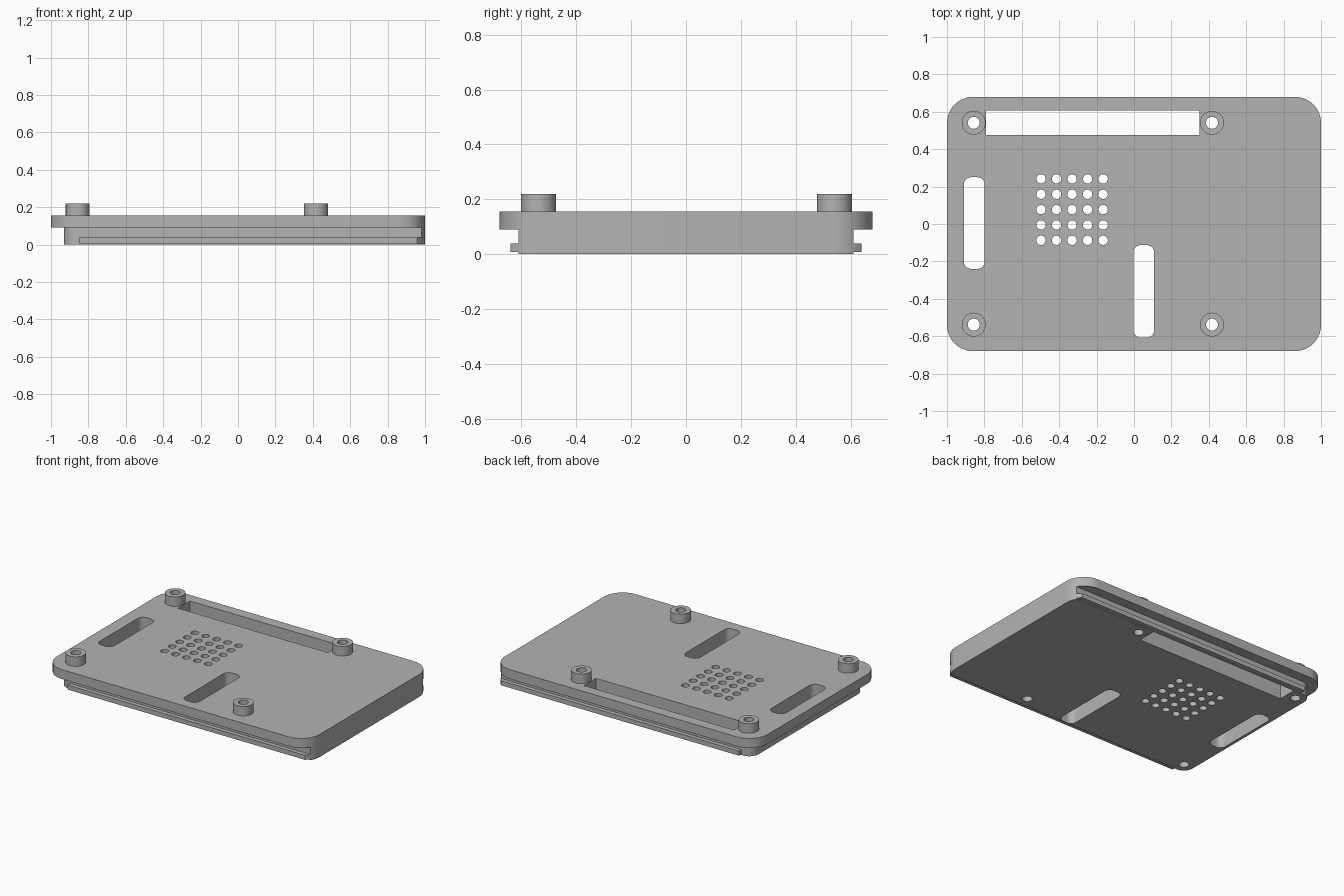
import bpy, bmesh
from math import asin, cos, sin, pi, radians

if "Cube" in bpy.data.objects:
    bpy.data.objects.remove(bpy.data.objects["Cube"])

grey = bpy.data.materials.new("plain grey")
grey.use_nodes = True
colour = (0.45, 0.45, 0.45, 1)
grey.diffuse_color = colour
grey.node_tree.nodes["Principled BSDF"].inputs["Base Color"].default_value = colour

RADIUS, HALF_Y, TOP = 0.14, 0.68, 0.155


def arc(cx, cy, r, start, end, steps=12):
    return [(cx + r * cos(start + (end - start) * i / steps),
             cy + r * sin(start + (end - start) * i / steps)) for i in range(steps + 1)]


def rounded(x0, x1, y0, y1, r):
    """Rounded rectangle; a zero radius gives square corners."""
    n = 12 if r else 0
    corners = [(x1 - r, y0 + r, -pi / 2), (x1 - r, y1 - r, 0),
               (x0 + r, y1 - r, pi / 2), (x0 + r, y0 + r, pi)]
    if not n:
        return [(x, y) for x, y, a in corners]
    return [p for x, y, a in corners for p in arc(x, y, r, a, a + pi / 2)]


def circle(x, y, r, sides=32):
    return arc(x, y, r, 0, 2 * pi, sides)[:-1]


def layer_outline(half, left, r):
    """Plate outline trimmed to y = +-half, with its own left end."""
    cx, cy = 1 - RADIUS, HALF_Y - RADIUS
    limit = asin(min(1, (half - cy) / RADIUS))
    step = pi / 32
    angles = [i * step for i in range(16) if i * step < limit - 0.01] + [limit]
    upper = [(cx + RADIUS * cos(a), cy + RADIUS * sin(a)) for a in angles]
    right = [(x, -y) for x, y in reversed(upper)] + upper
    if not r:
        return right + [(left, half), (left, -half)]
    return (right + arc(left + r, half - r, r, pi / 2, pi)
            + arc(left + r, r - half, r, pi, 1.5 * pi))


def solid(name, outlines, z0, z1):
    """Extrude one or more outlines into a single object."""
    bm = bmesh.new()
    for outline in outlines:
        base = bm.faces.new([bm.verts.new((x, y, z0)) for x, y in outline])
        grown = bmesh.ops.extrude_face_region(bm, geom=[base])["geom"]
        for v in grown:
            if isinstance(v, bmesh.types.BMVert):
                v.co.z = z1
    bmesh.ops.recalc_face_normals(bm, faces=bm.faces)
    mesh = bpy.data.meshes.new(name)
    bm.to_mesh(mesh)
    bm.free()
    mesh.materials.append(grey)
    obj = bpy.data.objects.new(name, mesh)
    bpy.context.collection.objects.link(obj)
    return obj


def combine(target, other, operation):
    mod = target.modifiers.new(operation, "BOOLEAN")
    mod.operation, mod.object, mod.solver = operation, other, "EXACT"
    bpy.context.view_layer.objects.active = target
    bpy.ops.object.modifier_apply(modifier=mod.name)
    bpy.data.objects.remove(other)


# Top plate, narrower base and the side rails
plate = solid("cover_plate", [layer_outline(HALF_Y, -1, RADIUS)], 0.09, TOP)
base = solid("base", [layer_outline(0.611, -0.93, 0.07)], 0, 0.09)
rails = solid("side_rails", [layer_outline(0.64, -0.85, 0)], 0.007, 0.038)

# Four screw posts
spots = [(x, y) for x in (-0.857, 0.417) for y in (-0.538, 0.541)]
posts = solid("screw_posts", [circle(x, y, 0.064) for x, y in spots], 0.13, 0.22)
for part in (base, rails, posts):
    combine(plate, part, "UNION")

# Screw holes, vent grid, long window and two rounded slots
holes = [circle(x, y, 0.032) for x, y in spots]
holes += [circle(-0.497 + 0.083 * i, -0.087 + 0.082 * j, 0.025, 24)
          for i in range(5) for j in range(5)]
holes += [rounded(-0.79, 0.35, 0.477, 0.607, 0),
          rounded(-0.91, -0.798, -0.24, 0.25, 0.04),
          rounded(-0.004, 0.108, -0.607, -0.113, 0.04)]
cutter = solid("hole_cutter", holes, -0.1, 0.3)
cutter.hide_render = True
combine(plate, cutter, "DIFFERENCE")

# Smooth round walls, crisp edges
bpy.ops.object.select_all(action="DESELECT")
plate.select_set(True)
bpy.context.view_layer.objects.active = plate
bpy.ops.object.shade_smooth_by_angle(angle=radians(30))
